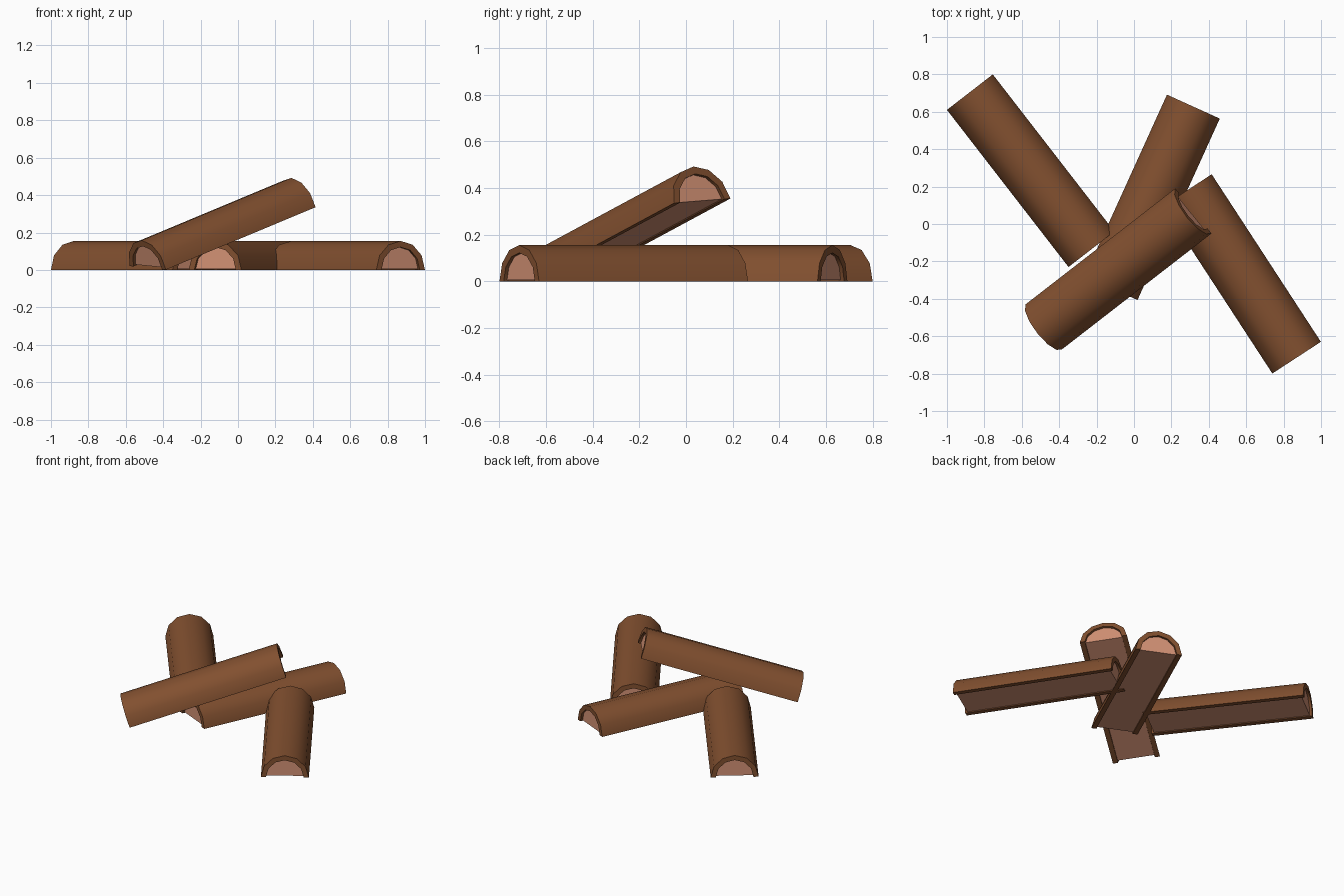
import bpy, math
from mathutils import Vector, Matrix

if "Cube" in bpy.data.objects:
    bpy.data.objects.remove(bpy.data.objects["Cube"])

R_OUT, R_IN = 0.155, 0.122   # bark outer and inner radius
SEG = 6                      # sides of each half round
RECESS = 0.016               # wood sits slightly inside the bark ends


def material(name, rgb):
    m = bpy.data.materials.new(name)
    m.diffuse_color = (*rgb, 1)
    m.use_nodes = True
    m.node_tree.nodes["Principled BSDF"].inputs["Base Color"].default_value = m.diffuse_color
    return m


bark = material("bark_brown", (0.223, 0.080, 0.029))
wood = material("cut_wood_pink", (0.66, 0.29, 0.18))


def arc(r, base=0.0):
    return [(r * math.cos(math.pi * i / SEG), max(base, r * math.sin(math.pi * i / SEG)))
            for i in range(SEG + 1)]


def prism(name, profile, x0, x1, mat, frame, shell=False):
    """Extrude a cross-section along local x and place it with the frame."""
    n = len(profile)
    verts = [(x, y, z) for x in (x0, x1) for y, z in profile]
    faces = [(i, (i + 1) % n, (i + 1) % n + n, i + n) for i in range(n)]
    if shell:   # arch-shaped ends as strips of quads
        for k in range(SEG):
            a, b, c, d = k, k + 1, n - 2 - k, n - 1 - k
            faces += [(d, c, b, a), (a + n, b + n, c + n, d + n)]
    else:
        faces += [tuple(range(n))[::-1], tuple(range(n, 2 * n))]
    me = bpy.data.meshes.new(name)
    me.from_pydata(verts, [], faces)
    me.materials.append(mat)
    ob = bpy.data.objects.new(name, me)
    bpy.context.collection.objects.link(ob)
    ob.matrix_world = frame
    bpy.ops.object.select_all(action='DESELECT')
    ob.select_set(True)
    bpy.context.view_layer.objects.active = ob
    bpy.ops.object.mode_set(mode='EDIT')
    bpy.ops.mesh.select_all(action='SELECT')
    bpy.ops.mesh.normals_make_consistent(inside=False)
    bpy.ops.object.mode_set(mode='OBJECT')
    bpy.ops.object.shade_smooth_by_angle(angle=math.radians(40))


def half_log(name, start, end, roll=0.0):
    start, end = Vector(start), Vector(end)
    d = (end - start).normalized()
    side = Vector((0, 0, 1)).cross(d).normalized()
    side = Matrix.Rotation(roll, 3, d) @ side
    up = d.cross(side)
    frame = Matrix((d, side, up)).transposed().to_4x4()
    frame.translation = start
    length = (end - start).length
    # bark half tube, then the wood core filling it
    prism(name + "_bark", arc(R_OUT) + arc(R_IN)[::-1], 0, length, bark, frame, True)
    prism(name + "_wood", arc(R_IN + 0.001, 0.005), RECESS, length - RECESS, wood, frame)


# three half logs on the ground
half_log("left_log", (-0.8775, 0.705, 0), (-0.2275, -0.135, 0))
half_log("back_log", (0.3175, 0.6275, 0), (-0.1225, -0.3425, 0))
half_log("right_log", (0.8695, -0.7145, 0), (0.2855, 0.181, 0))
# one half log leaning across the pile
half_log("leaning_log", (-0.4825, -0.55, 0.011), (0.3175, 0.07, 0.345), 0.066)
